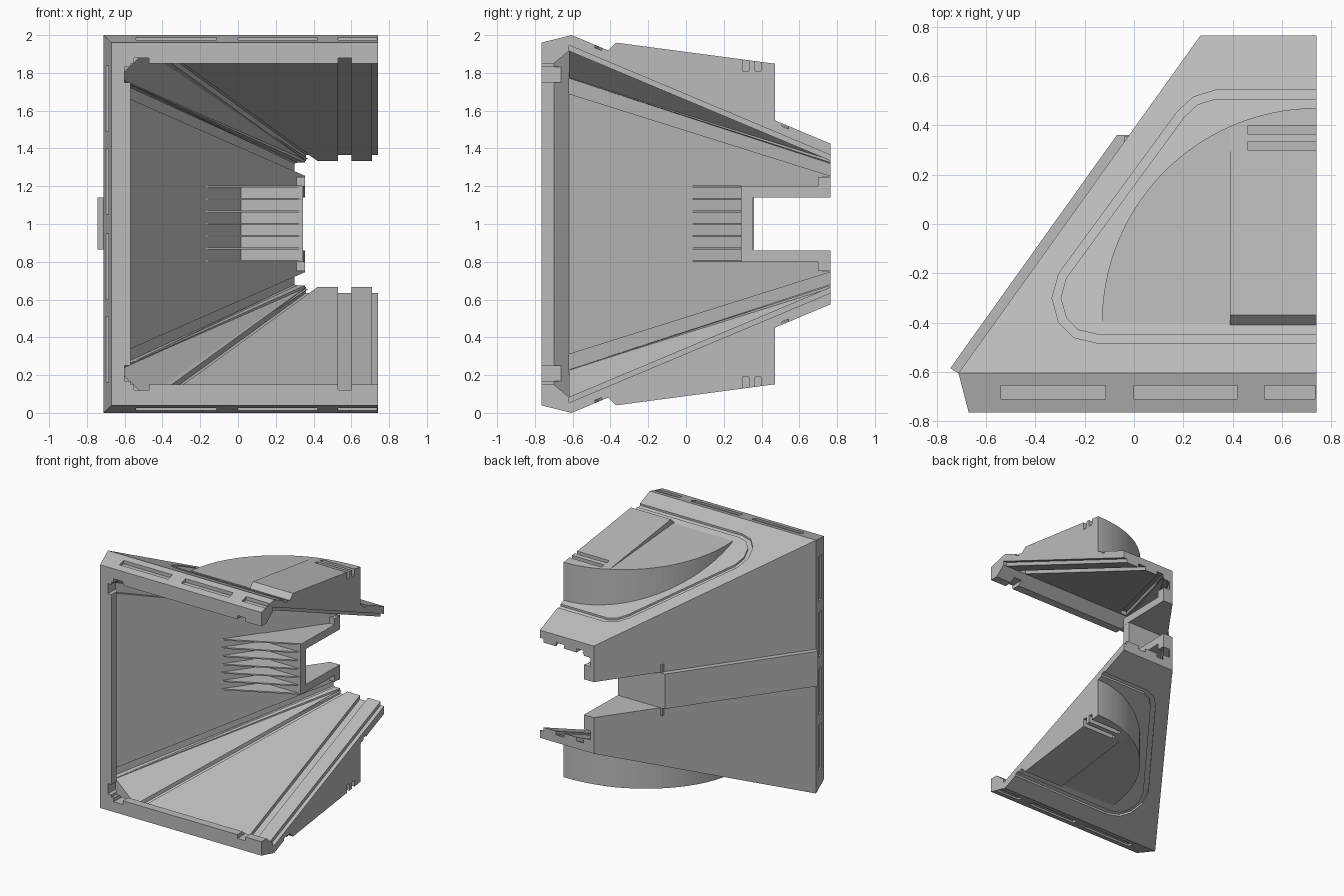
import bpy, bmesh
from math import cos, sin, pi, hypot

old = bpy.data.objects.get("Cube")
if old:
    bpy.data.objects.remove(old)

grey = bpy.data.materials.new("plain grey")
grey.use_nodes = True
grey.diffuse_color = (0.5, 0.5, 0.5, 1)
grey.node_tree.nodes["Principled BSDF"].inputs["Base Color"].default_value = (0.5, 0.5, 0.5, 1)


def loft(name, loops, mirror=False):
    """Closed solid through equal-length loops, optionally mirrored about z = 1."""
    bm = bmesh.new()
    for flip in ((False, True) if mirror else (False,)):
        rings = [[bm.verts.new((x, y, 2 - z if flip else z)) for x, y, z in lp] for lp in loops]
        n = len(rings[0])
        bm.faces.new(rings[0])
        bm.faces.new(rings[-1])
        for a, b in zip(rings, rings[1:]):
            for i in range(n):
                j = (i + 1) % n
                bm.faces.new((a[i], a[j], b[j], b[i]))
    bmesh.ops.recalc_face_normals(bm, faces=bm.faces[:])
    me = bpy.data.meshes.new(name)
    bm.to_mesh(me)
    bm.free()
    me.materials.append(grey)
    ob = bpy.data.objects.new(name, me)
    bpy.context.scene.collection.objects.link(ob)
    return ob


def prism(name, plan, low, high, mirror=True):
    """Plan outline raised between two heights; a height may depend on y."""
    f = [h if callable(h) else (lambda y, h=h: h) for h in (low, high)]
    return loft(name, [[(x, y, g(y)) for x, y in plan] for g in f], mirror)


def rect(x0, x1, y0, y1):
    return [(x0, y0), (x1, y0), (x1, y1), (x0, y1)]


def cut(target, cutter):
    """Boolean the cutter away and delete it."""
    mod = target.modifiers.new("cut", "BOOLEAN")
    mod.operation = "DIFFERENCE"
    mod.solver = "EXACT"
    mod.object = cutter
    deps = bpy.context.evaluated_depsgraph_get()
    me = bpy.data.meshes.new_from_object(target.evaluated_get(deps))
    target.modifiers.clear()
    target.data = me
    bpy.data.objects.remove(cutter)


def panel(offset):
    """Height of the sloping top panel, shifted by offset."""
    return lambda y: 2 + offset - 0.42 * (y + 0.605)


def section(y, x, z, right):
    return [(x, y, 2 - z), (right, y, 2 - z), (right, y, z), (x, y, z)]


# Tapered three-walled shell with a front lip
EDGE = 0.74
shell = loft("tapered_shell", [section(y, x, z, EDGE) for y, x, z in
             ((-0.765, -0.67, 1.96), (-0.605, -0.712, 2.0), (0.765, 0.27, 1.425))])
cut(shell, loft("cavity", [section(y, x, z, 1.0) for y, x, z in
    ((-0.9, -0.57, 1.85), (-0.7, -0.57, 1.85), (-0.62, -0.635, 1.916), (0.9, 0.452, 1.278))]))

# Notch through the rear of the side wall
cut(shell, prism("notch", rect(-0.4, 0.6, 0.35, 1), 0.86, 1.14, False))

# Grooves on the inside of the side wall
cut(shell, loft("wall_groove", [
    [(-0.675, -0.62, 1.69), (-0.5, -0.62, 1.69), (-0.5, -0.62, 1.77), (-0.675, -0.62, 1.77)],
    [(0.31, 0.78, 1.25), (0.5, 0.78, 1.25), (0.5, 0.78, 1.32), (0.31, 0.78, 1.32)]], True))

# Grooves on the inside of the top and bottom panels
for plan in ([(-0.43, -0.6), (-0.37, -0.6), (0.44, 0.8), (0.38, 0.8)],
             rect(0.53, 0.6, -0.62, 0.8), rect(0.71, 0.8, -0.62, 0.8)):
    cut(shell, prism("panel_groove", plan, panel(-0.16), panel(-0.06)))
cut(shell, prism("lip_groove", rect(0.53, 0.6, -0.9, -0.6), 1.8, 1.88))

# Corner clip recesses in the lip
cut(shell, prism("clip_a", rect(-0.55, -0.47, -0.9, -0.65), 1.8, 1.88))
cut(shell, prism("clip_b", rect(-0.6, -0.5, -0.9, -0.65), 1.75, 1.83))

# Shallow slots around the bevelled front frame
for x0, x1 in ((-0.54, -0.115), (0, 0.42), (0.53, 0.735)):
    cut(shell, prism("frame_slot", rect(x0, x1, -0.71, -0.655), 1.96, 2.1))
for z0, z1 in ((1.05, 1.4), (1.49, 1.84)):
    cut(shell, prism("side_slot", rect(-0.8, -0.675, -0.71, -0.655), z0, z1))

# Rounded seal channel on the outer panels
path = [(0.8, 0.525), (0.33, 0.525), (0.25, 0.5), (0.19, 0.445), (-0.29, -0.21),
        (-0.315, -0.3), (-0.29, -0.39), (-0.235, -0.445), (-0.15, -0.465), (0.8, -0.465)]
left, right = [], []
for i, (x, y) in enumerate(path):
    ax, ay = path[max(i - 1, 0)]
    bx, by = path[min(i + 1, len(path) - 1)]
    d = hypot(bx - ax, by - ay) / 0.0175
    nx, ny = (ay - by) / d, (bx - ax) / d
    left.append((x + nx, y + ny))
    right.append((x - nx, y - ny))
low, high = panel(-0.015), panel(0.1)
cut(shell, loft("channel", [[(*l, low(l[1])), (*r, low(r[1])), (*r, high(r[1])), (*l, high(l[1]))]
                            for l, r in zip(left, right)], True))

# Sloping strips along the inner corners
loft("corner_strips", [
    [(-0.64, -0.62, 1.77), (-0.48, -0.62, 1.92), (-0.64, -0.62, 1.92)],
    [(0.3, 0.765, 1.32), (0.37, 0.765, 1.345), (0.3, 0.765, 1.345)]], True)


# Quarter-round housings on the top and bottom
def arc(start, end, steps):
    return [(EDGE + 0.87 * cos(start + (end - start) * i / steps),
             -0.4 + 0.87 * sin(start + (end - start) * i / steps)) for i in range(steps + 1)]


SPLIT = 1.985  # arc angle where the two roof slopes meet
base = panel(-0.04)
roof = lambda y: 1.96 - 0.1325 * (y + 0.37)
dome = prism("housing_roof", [(0.39, -0.37), (EDGE, -0.37)] + arc(pi / 2, SPLIT, 10), base, roof)
for y0 in (0.3, 0.365):
    cut(dome, prism("roof_slot", rect(0.46, 0.8, y0, y0 + 0.033), 1.81, 2.1))
prism("housing_front_bevel", rect(0.39, EDGE, -0.41, -0.37), base, lambda y: 1.96 + (y + 0.37))
prism("housing_shoulder", [(0.39, -0.4)] + arc(SPLIT, pi, 24), base,
      lambda y: 1.918 - 0.075 * (y + 0.4))

# Raised strip on the outside of the side wall
prism("outer_strip", [(-0.69, -0.605), (-0.712, -0.605), (-0.745, -0.585), (-0.07, 0.36),
                      (0.03, 0.36), (0.03, 0.35)], 0.865, 1.14, False)

# Pocket around the notch: end wall and two shelves
prism("pocket_end_wall", rect(-0.04, 0.345, 0.29, 0.355), 0.8, 1.2, False)
prism("pocket_shelves", [(-0.03, 0.29), (0.345, 0.29), (0.355, 0.765), (0.28, 0.765)], 1.14, 1.2)
prism("rear_flange", rect(0.28, 0.355, 0.7, 0.765), 1.14, 1.25)

# Triangular cooling fins in front of the pocket
for i in range(7):
    z = 0.8 + i * 0.0655
    prism("fin_%d" % (i + 1), [(-0.19, 0.02), (0.34, 0.292), (0, 0.292)], z, z + 0.01, False)
